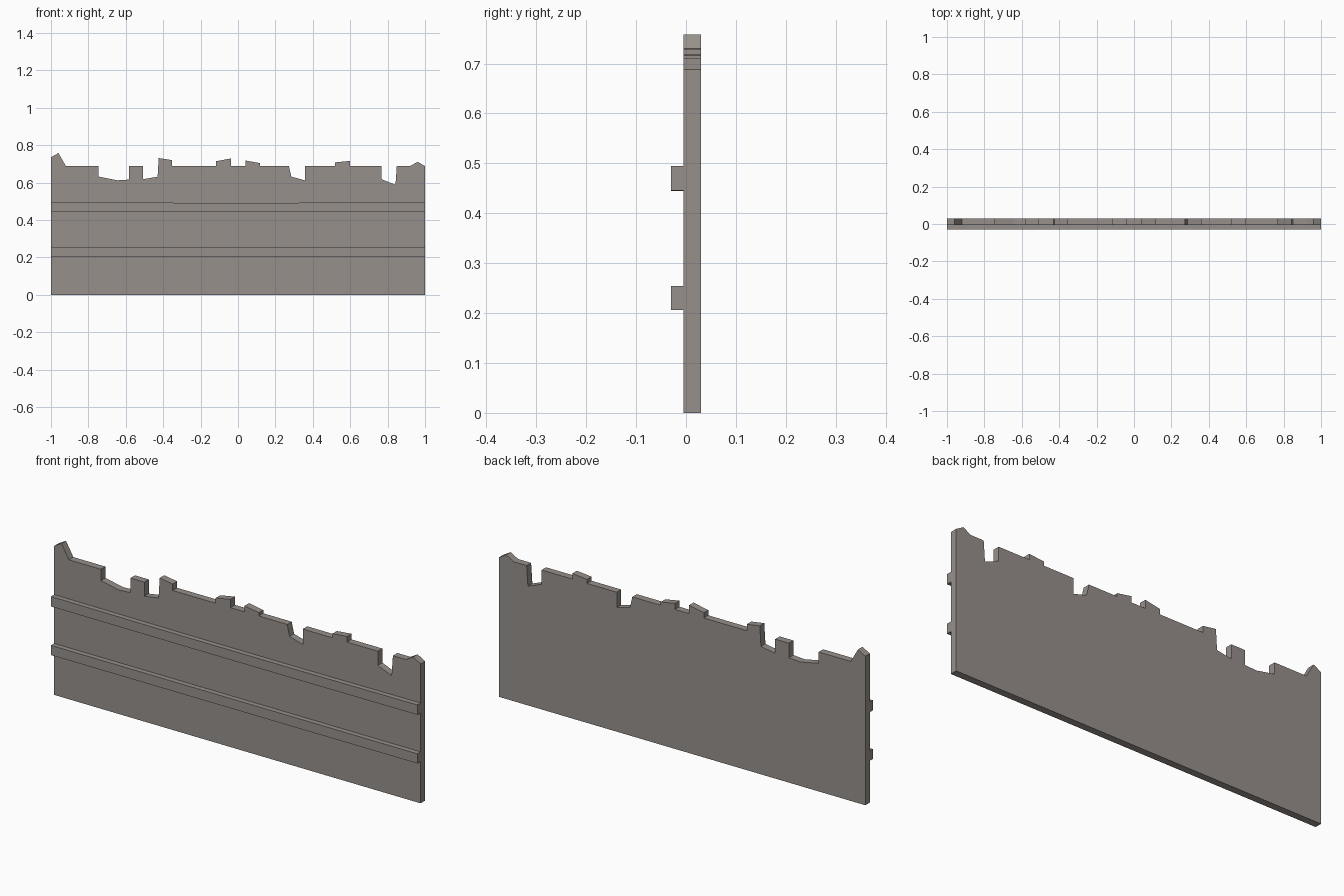
import bpy, bmesh

if "Cube" in bpy.data.objects:
    bpy.data.objects.remove(bpy.data.objects["Cube"])

wood = bpy.data.materials.new("weathered grey wood")
wood.diffuse_color = (0.31, 0.28, 0.26, 1)
wood.use_nodes = True
wood.node_tree.nodes["Principled BSDF"].inputs["Base Color"].default_value = wood.diffuse_color


def extrude_outline(name, outline, y0, y1):
    """Extrude an (x, z) outline from y0 to y1."""
    bm = bmesh.new()
    face = bm.faces.new([bm.verts.new((x, y0, z)) for x, z in outline])
    ext = bmesh.ops.extrude_face_region(bm, geom=[face])
    verts = [v for v in ext["geom"] if isinstance(v, bmesh.types.BMVert)]
    bmesh.ops.translate(bm, verts=verts, vec=(0, y1 - y0, 0))
    bmesh.ops.recalc_face_normals(bm, faces=bm.faces)
    mesh = bpy.data.meshes.new(name)
    bm.to_mesh(mesh)
    bm.free()
    mesh.materials.append(wood)
    obj = bpy.data.objects.new(name, mesh)
    bpy.context.collection.objects.link(obj)
    return obj


# Plank panel with broken top edge, left to right
H = 0.688
top = [(-1, .735), (-.96, .758), (-.92, H), (-.745, H), (-.745, .632),
       (-.645, .612), (-.583, .616), (-.583, H), (-.508, H), (-.508, .618),
       (-.43, .631), (-.424, .731), (-.353, .72), (-.353, H), (-.118, H),
       (-.118, .714), (-.037, .729), (-.037, H), (.04, H), (.04, .718),
       (.117, .704), (.117, H), (.272, H), (.285, .632), (.357, .612),
       (.357, H), (.519, H), (.519, .708), (.599, .716), (.599, H),
       (.767, H), (.767, .618), (.842, .588), (.849, H), (.92, H),
       (.96, .711), (1, H)]
extrude_outline("plank_panel", [(-1, 0)] + top + [(1, 0)], -0.005, 0.03)

# Horizontal rails on the front; the upper one sags slightly
for name, z0, z1, sag in (("lower_rail", .206, .254, 0), ("upper_rail", .446, .495, .003)):
    xs = (-1, -.32, .3, 1)
    drop = (0, sag, sag, 0)
    low = [(x, z0 - d / 2) for x, d in zip(xs, drop)]
    high = [(x, z1 - d) for x, d in zip(xs, drop)]
    extrude_outline(name, low + high[::-1], -0.03, -0.005)
